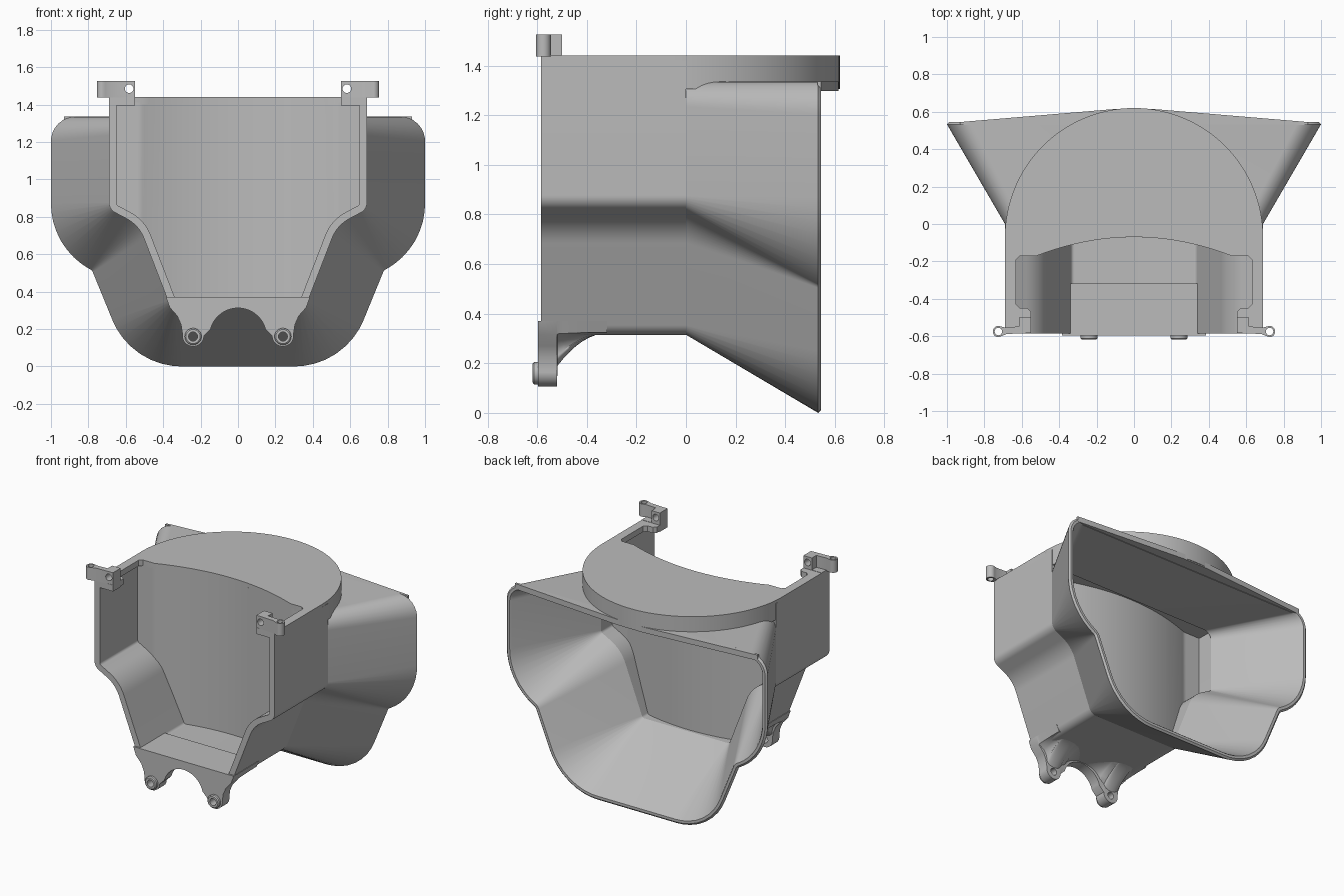
import bpy, bmesh, math
from mathutils import Vector

cube = bpy.data.objects.get("Cube")
if cube:
    bpy.data.objects.remove(cube)

grey = bpy.data.materials.new("matte_grey")
grey.use_nodes = True
grey.diffuse_color = (0.5, 0.5, 0.5, 1)
grey.node_tree.nodes["Principled BSDF"].inputs["Base Color"].default_value = (0.5, 0.5, 0.5, 1)

WALL = 0.04
FRONT = -0.585


def loft(name, rings, loop=False):
    """Skin closed rings; cap the ends, or join last to first when loop is set."""
    bm = bmesh.new()
    rows = [[bm.verts.new(p) for p in ring] for ring in rings]
    pairs = list(zip(rows, rows[1:]))
    if loop:
        pairs.append((rows[-1], rows[0]))
    else:
        bm.faces.new(rows[0])
        bm.faces.new(rows[-1])
    for a, b in pairs:
        for i in range(len(a)):
            j = (i + 1) % len(a)
            bm.faces.new((a[i], a[j], b[j], b[i]))
    bmesh.ops.recalc_face_normals(bm, faces=bm.faces)
    mesh = bpy.data.meshes.new(name)
    bm.to_mesh(mesh)
    bm.free()
    mesh.materials.append(grey)
    ob = bpy.data.objects.new(name, mesh)
    bpy.context.collection.objects.link(ob)
    return ob


def slab_z(name, outline, z0, z1):
    return loft(name, [[(x, y, z) for x, y in outline] for z in (z0, z1)])


def at_y(outline, y):
    return [(x, y, z) for x, z in outline]


def arc(cx, cy, r, a0, a1, n):
    steps = [math.radians(a0 + (a1 - a0) * i / n) for i in range(n + 1)]
    return [(cx + r * math.cos(a), cy + r * math.sin(a)) for a in steps]


def mirrored(half):
    return half + [(-p[0], *p[1:]) for p in reversed(half)]


def rounded(half, inset=0.0, n=8):
    """Mirror (x, z, radius) corners, inset the polygon and fillet its corners."""
    corners = mirrored(half)
    pts = [Vector(c[:2]) for c in corners]
    count, moved, turns = len(pts), [], []
    for i, p in enumerate(pts):
        d1 = (p - pts[i - 1]).normalized()
        d2 = (pts[(i + 1) % count] - p).normalized()
        n1, n2 = Vector((d1.y, -d1.x)), Vector((d2.y, -d2.x))
        moved.append(p + (n1 + n2) * inset / (1 + n1.dot(n2)))
        turns.append((d1, d2, n1, 1 if n1.dot(d2) > 0 else -1))
    out = []
    for p, c, (d1, d2, n1, side) in zip(moved, corners, turns):
        if c[2] == 0:
            out.append(tuple(p))
            continue
        r = max(0.012, c[2] - side * inset)
        reach = r * math.tan(d1.angle(d2) / 2)
        a, b = p - d1 * reach, p + d2 * reach
        centre = a + n1 * r * side
        for k in range(n + 1):
            v = (a - centre).lerp(b - centre, k / n).normalized() * r
            out.append(tuple(centre + v))
    return out


def drill(ob, centre, axis, radius, depth):
    """Cut a round hole through a part."""
    rot = (math.pi / 2, 0, 0) if axis == 'Y' else (0, 0, 0)
    bpy.ops.mesh.primitive_cylinder_add(vertices=24, radius=radius, depth=depth,
                                        location=centre, rotation=rot)
    cutter = bpy.context.object
    cutter.hide_render = True
    mod = ob.modifiers.new("hole", 'BOOLEAN')
    mod.operation, mod.solver, mod.object = 'DIFFERENCE', 'EXACT', cutter
    bpy.context.view_layer.objects.active = ob
    bpy.ops.object.modifier_apply(modifier=mod.name)
    bpy.data.objects.remove(cutter)


# Shared lower corners of the body section
lower = [(0.69, 0.84, 0.06), (0.53, 0.755, 0.2), (0.36, 0.315, 0.06)]

# Front body: trough open at the top
TOP = 1.42
trough = [(0.69, TOP, 0)] + lower
outer, inner = rounded(trough), rounded(trough, WALL)
inner[0], inner[-1] = (inner[0][0], TOP), (inner[-1][0], TOP)
section = outer + inner[::-1]
loft("front_body", [at_y(section, FRONT), at_y(section, 0)])

# Rear flare: hollow shell widening to the back opening
throat = [(0.69, 1.335, 0.1)] + lower
mouth = [(1, 1.335, 0.13), (1, 0.64, 0.4), (0.78, 0.513, 0.03), (0.57, 0, 0.4)]
BACK = 0.545
loft("rear_flare", [at_y(rounded(throat), 0), at_y(rounded(mouth), BACK - 0.012),
                    at_y(rounded(mouth, 0.012), BACK),
                    at_y(rounded(mouth, WALL - 0.01), BACK),
                    at_y(rounded(mouth, WALL), BACK - 0.012),
                    at_y(rounded(throat, WALL), 0)], loop=True)
slab_z("flare_brim", [(0.93, 0.53), (0.93, BACK), (0.1, 0.615), (-0.1, 0.615),
                      (-0.93, BACK), (-0.93, 0.53)], 1.297, 1.335)


# Curved partition between the front pocket and the rear duct
def bow(x):
    return -0.07 - 0.1 * min(1, (x / 0.52) ** 2)


path = [p for p in rounded(trough, WALL / 2) if p[1] < 1.3]
columns = []
for (x0, z0), (x1, z1) in zip(path, path[1:]):
    parts = max(1, int(abs(x1 - x0) / 0.04))
    columns += [(x0 + (x1 - x0) * k / parts, z0 + (z1 - z0) * k / parts) for k in range(parts)]
columns.append(path[-1])
loft("partition", [[(x, bow(x), z), (x, bow(x), 1.41), (x, bow(x) + 0.05, 1.41),
                    (x, bow(x) + 0.05, z)] for x, z in columns])

# Top plate with a pocket cutout, and the thick round lid behind it
dome = arc(0, -0.07, 0.69, 0, 180, 64)
xs = [-0.52 + 1.04 * i / 24 for i in range(25)]
left_arm = [(-0.69, FRONT), (-0.55, FRONT), (-0.55, -0.47), (-0.57, -0.45), (-0.61, -0.45),
            (-0.63, -0.43), (-0.63, -0.19), (-0.61, -0.17)]
right_arm = [(-x, y) for x, y in reversed(left_arm)]
slab_z("top_plate", dome + left_arm + [(x, bow(x)) for x in xs] + right_arm, 1.40, 1.44)
slab_z("round_lid", dome + [(-0.65, -0.15)] + [(x, bow(x) + 0.02) for x in xs]
       + [(0.65, -0.15)], 1.305, 1.43)

# Lower mounting tabs with an arch between them, fading back into the floor
tab_half = [(0.0, 0.34), (0.385, 0.37), (0.365, 0.315), (0.325, 0.27), (0.305, 0.225)]
tab_half += arc(0.24, 0.165, 0.058, 10, -180, 16)
tab_half += arc(0, 0.16, 0.152, 15, 90, 12)
right_side = tab_half[1:-1]
tabs = right_side + [tab_half[-1]] + [(-x, z) for x, z in reversed(right_side)]


def squash(k):
    return [(x, z if z > 0.325 else 0.325 - (0.325 - z) * k) for x, z in tabs]


rings = [at_y(tabs, -0.597), at_y(tabs, -0.52)]
for i in range(9):
    s = i / 8
    rings.append(at_y(squash(0.6 * (1 - s) ** 2 + 0.02), -0.518 + 0.2 * s))
tab_ob = loft("mounting_tabs", rings)

for side, label in ((1, "left"), (-1, "right")):
    # Tab boss ring
    drill(tab_ob, (side * 0.24, -0.56, 0.16), 'Y', 0.024, 0.12)
    tube = [[(side * 0.24 + x, y, 0.16 + z) for x, z in arc(0, 0, r, 0, 345, 23)]
            for r, y in ((0.045, -0.59), (0.045, -0.612), (0.038, -0.618),
                         (0.024, -0.618), (0.024, -0.59))]
    loft(label + "_tab_boss", tube, loop=True)

    # Upper bracket: bar with a hinge eye, and a drilled lug behind it
    plan = [(0.55, -0.5), (0.55, -0.583), (0.68, -0.588), (0.71, -0.6)]
    plan += arc(0.725, -0.575, 0.03, -90, 110, 14)
    plan += [(0.69, -0.553), (0.615, -0.548), (0.615, -0.5)]
    bracket = slab_z(label + "_bracket", [(side * x, y) for x, y in plan], 1.437, 1.525)
    drill(bracket, (side * 0.725, -0.575, 1.48), 'Z', 0.02, 0.2)
    drill(bracket, (side * 0.582, -0.54, 1.485), 'Y', 0.023, 0.2)
    foot = [(0.55, -0.5), (0.55, -0.583), (0.69, -0.583), (0.69, -0.5)]
    slab_z(label + "_bracket_foot", [(side * x, y) for x, y in foot], 1.395, 1.442)

# Smooth shading with sharp edges kept
bpy.ops.object.select_all(action='DESELECT')
for ob in bpy.context.collection.objects:
    if ob.type == 'MESH':
        ob.select_set(True)
        bpy.context.view_layer.objects.active = ob
bpy.ops.object.shade_smooth_by_angle(angle=math.radians(32))
